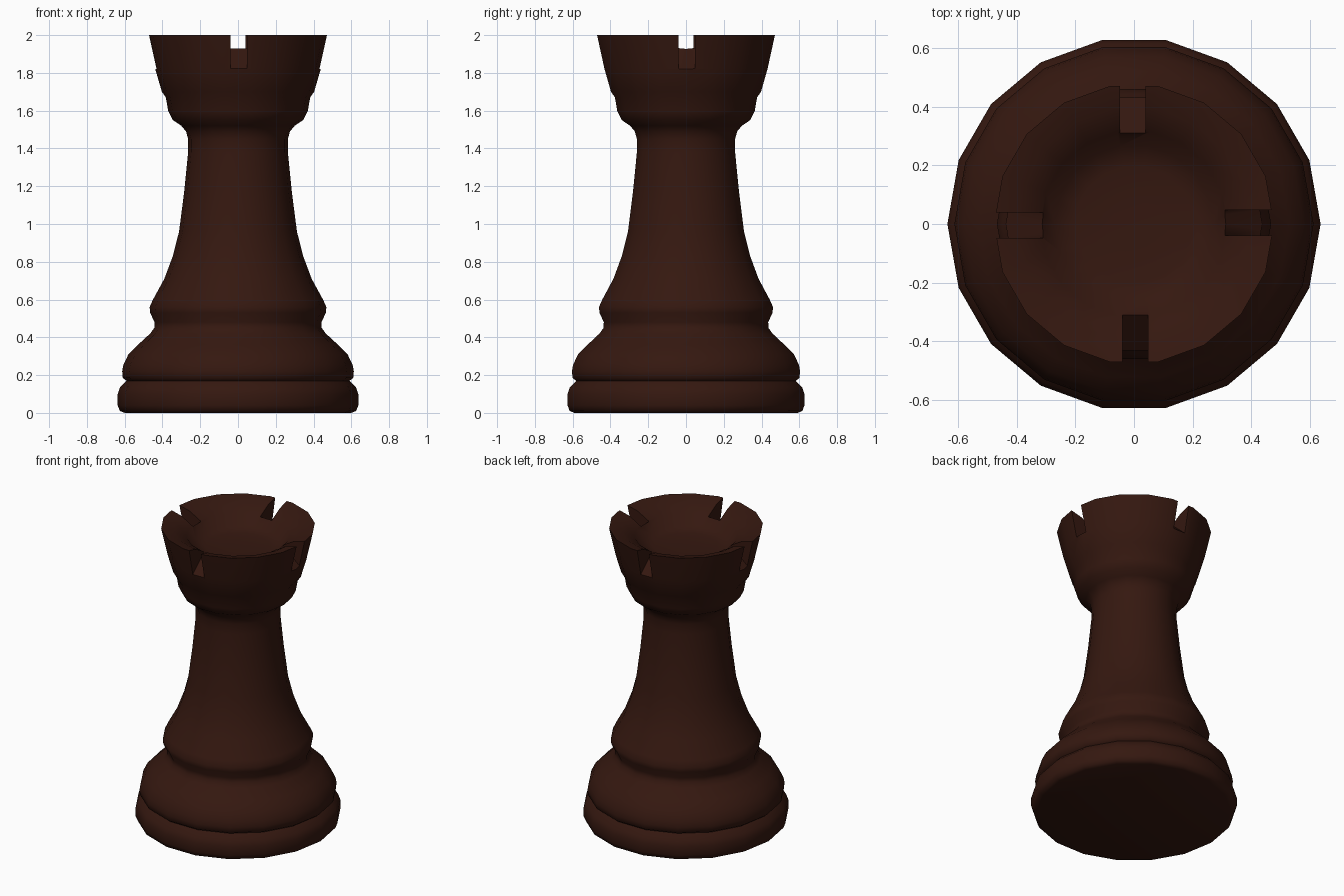
import bpy, bmesh, math

if "Cube" in bpy.data.objects:
    bpy.data.objects.remove(bpy.data.objects["Cube"])

SIDES = 18

def new_object(name, bm):
    bmesh.ops.recalc_face_normals(bm, faces=bm.faces)
    mesh = bpy.data.meshes.new(name)
    bm.to_mesh(mesh)
    bm.free()
    obj = bpy.data.objects.new(name, mesh)
    bpy.context.collection.objects.link(obj)
    return obj

def lathe(name, profile):
    bm = bmesh.new()
    rings = []
    for r, z in profile:
        rings.append([bm.verts.new((r * math.cos(math.tau * i / SIDES),
                                    r * math.sin(math.tau * i / SIDES), z))
                      for i in range(SIDES)])
    for a, b in zip(rings, rings[1:]):
        for i in range(SIDES):
            j = (i + 1) % SIDES
            bm.faces.new((a[i], a[j], b[j], b[i]))
    bm.faces.new(rings[0][::-1])
    bm.faces.new(rings[-1])
    return new_object(name, bm)

# Whole turned body, foot to crown, then down into the bowl
profile = [
    (0.60, 0.00), (0.625, 0.01), (0.637, 0.04), (0.637, 0.10), (0.625, 0.135), (0.59, 0.17),
    (0.61, 0.185), (0.613, 0.22), (0.607, 0.255), (0.58, 0.31), (0.53, 0.36), (0.465, 0.42),
    (0.443, 0.45), (0.442, 0.48), (0.465, 0.53), (0.468, 0.56), (0.45, 0.60),
    (0.39, 0.71), (0.345, 0.83), (0.312, 0.96), (0.285, 1.17), (0.264, 1.38),
    (0.264, 1.45), (0.275, 1.49), (0.30, 1.52), (0.345, 1.55), (0.37, 1.60), (0.382, 1.67),
    (0.403, 1.70), (0.438, 1.82), (0.478, 2.00),
    (0.40, 1.98), (0.32, 1.935), (0.27, 1.875), (0.20, 1.86), (0.08, 1.855),
]
rook = lathe("rook_body", profile)

# Four crown slots whose floors slope down toward the outside
bm = bmesh.new()
section = [(0.31, 1.93), (0.434, 1.82), (0.60, 1.82), (0.60, 2.10), (0.31, 2.10)]
for k in range(4):
    c, s = round(math.cos(k * math.pi / 2)), round(math.sin(k * math.pi / 2))
    sides = [[bm.verts.new((r * c - t * s, r * s + t * c, z)) for r, z in section]
             for t in (-0.04, 0.048)]
    bm.faces.new(sides[0])
    bm.faces.new(sides[1][::-1])
    n = len(section)
    for i in range(n):
        j = (i + 1) % n
        bm.faces.new((sides[0][j], sides[0][i], sides[1][i], sides[1][j]))
cutter = new_object("slot_cutter", bm)

mod = rook.modifiers.new("slots", 'BOOLEAN')
mod.operation = 'DIFFERENCE'
mod.solver = 'EXACT'
mod.object = cutter
bpy.context.view_layer.objects.active = rook
rook.select_set(True)
bpy.ops.object.modifier_apply(modifier=mod.name)
bpy.data.objects.remove(cutter)

# Dark wood
wood = bpy.data.materials.new("dark_wood")
wood.diffuse_color = (0.035, 0.009, 0.005, 1)
wood.use_nodes = True
wood.node_tree.nodes["Principled BSDF"].inputs["Base Color"].default_value = wood.diffuse_color
rook.data.materials.clear()
rook.data.materials.append(wood)
bpy.ops.object.shade_smooth_by_angle(angle=math.radians(50))
